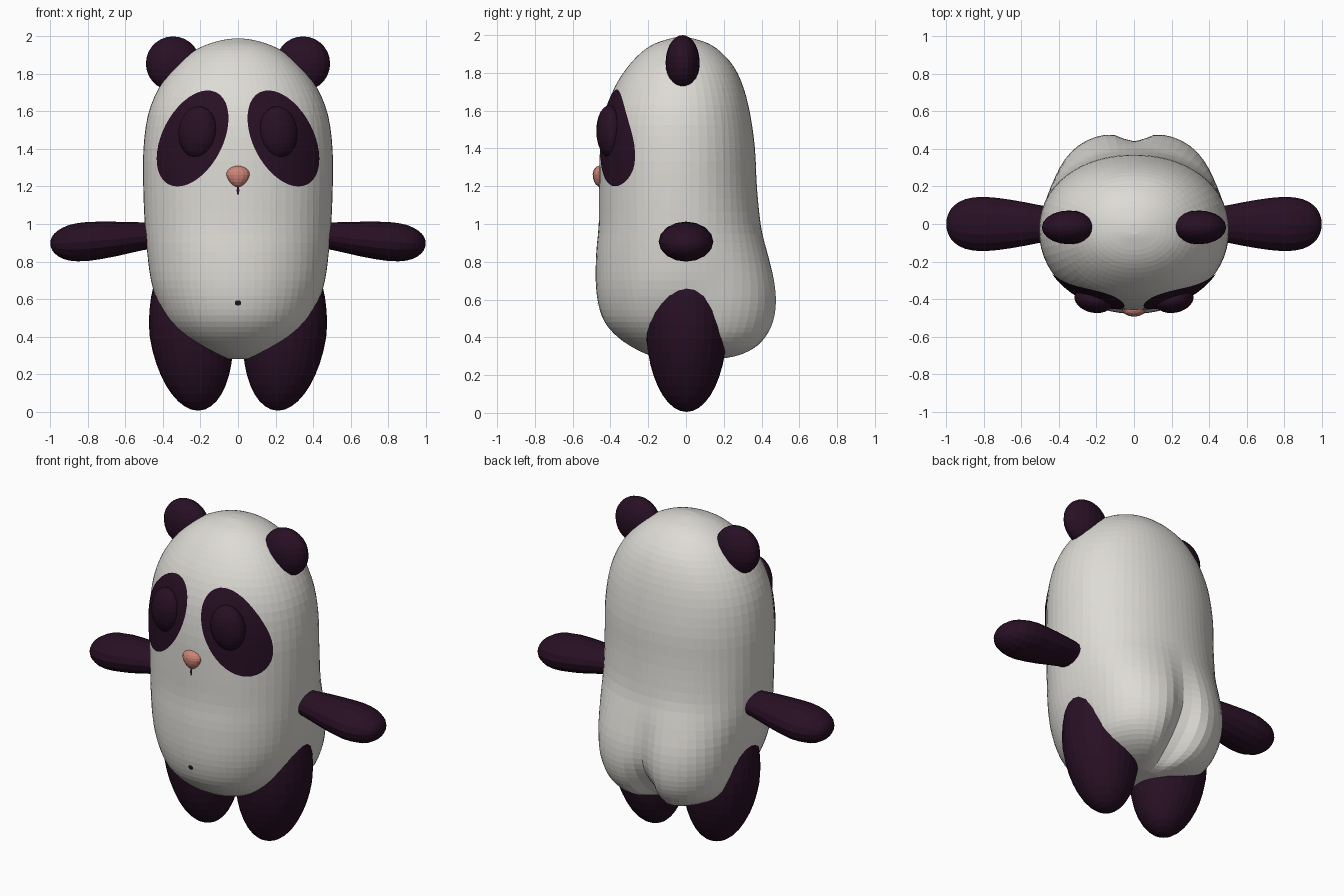
import bpy, bmesh, math
from mathutils import Vector, Matrix
from mathutils.bvhtree import BVHTree

if "Cube" in bpy.data.objects:
    bpy.data.objects.remove(bpy.data.objects["Cube"])


def material(name, rgb):
    m = bpy.data.materials.new(name)
    m.diffuse_color = (*rgb, 1)
    m.use_nodes = True
    m.node_tree.nodes["Principled BSDF"].inputs["Base Color"].default_value = m.diffuse_color
    return m


CREAM = material("cream fur", (0.73, 0.71, 0.67))
DARK = material("dark plum fur", (0.021, 0.005, 0.018))
PINK = material("pink nose", (0.62, 0.23, 0.18))


def finish(name, bm, mat, recalc=True):
    if recalc:
        bmesh.ops.recalc_face_normals(bm, faces=bm.faces)
    me = bpy.data.meshes.new(name)
    bm.to_mesh(me)
    me.materials.append(mat)
    ob = bpy.data.objects.new(name, me)
    bpy.context.collection.objects.link(ob)
    return ob


def loft(rings):
    """Skin a list of equal-length closed rings and cap both ends."""
    bm = bmesh.new()
    vs = [[bm.verts.new(p) for p in r] for r in rings]
    n = len(vs[0])
    for a, b in zip(vs, vs[1:]):
        for i in range(n):
            j = (i + 1) % n
            bm.faces.new((a[i], a[j], b[j], b[i]))
    bm.faces.new(vs[0])
    bm.faces.new(vs[-1])
    return bm


def catmull(rows, steps):
    out = []
    for i in range(len(rows) - 1):
        p0, p1, p2, p3 = (rows[max(0, min(len(rows) - 1, i + k))] for k in (-1, 0, 1, 2))
        for s in range(steps):
            t = s / steps
            out.append([0.5 * (2 * b + (c - a) * t + (2 * a - 5 * b + 4 * c - d) * t * t
                               + (3 * b - a - 3 * c + d) * t ** 3)
                        for a, b, c, d in zip(p0, p1, p2, p3)])
    return out + [list(rows[-1])]


def ellipsoid(name, centre, radii, mat, seg=24, rings=14, rot=None, shape=None):
    bm = bmesh.new()
    bmesh.ops.create_uvsphere(bm, u_segments=seg, v_segments=rings, radius=1)
    rot = rot or Matrix.Identity(3)
    for v in bm.verts:
        p = shape(v.co.copy()) if shape else v.co
        v.co = rot @ Vector(a * b for a, b in zip(p, radii)) + Vector(centre)
    return finish(name, bm, mat)


# Body: height, front half width, front y, back y, back half width, cleft depth, back squareness
ROWS = [
    (1.988, .03, -.055, 0, .03, 0, 2.1), (1.98, .085, -.09, .045, .085, 0, 2.1),
    (1.955, .17, -.165, .12, .17, 0, 2.1), (1.91, .255, -.235, .185, .255, 0, 2.1),
    (1.83, .345, -.31, .255, .345, 0, 2.1), (1.72, .425, -.38, .305, .425, 0, 2.1),
    (1.58, .48, -.43, .34, .48, 0, 2.1), (1.4, .504, -.455, .365, .504, 0, 2.1),
    (1.2, .505, -.46, .375, .505, 0, 2.1), (1.0, .497, -.462, .395, .497, 0, 2.2),
    (.85, .484, -.475, .437, .482, .012, 2.4), (.7, .464, -.478, .476, .456, .035, 2.7),
    (.58, .428, -.465, .487, .438, .06, 2.8), (.48, .38, -.43, .473, .415, .10, 2.8),
    (.40, .31, -.36, .435, .38, .13, 2.8), (.34, .22, -.27, .38, .32, .14, 2.7),
    (.30, .13, -.18, .30, .23, .11, 2.5), (.28, .06, -.10, .19, .12, .05, 2.2)]
CY, SEG = -.03, 64


def body_ring(row):
    z, w, front, back, wb, cleft, n = row
    ring = []
    for i in range(SEG):
        a = 2 * math.pi * i / SEG
        c, s = math.cos(a), math.sin(a)
        t = max(0, min(1, s / .5))
        ww = w + (wb - w) * t * t * (3 - 2 * t)
        d, e = (back - CY, n) if s > 0 else (CY - front, 2.1)
        r = (abs(c / ww) ** e + abs(s / d) ** e) ** (-1 / e)
        x, y = r * c, CY + r * s
        if s > 0:
            y -= cleft * math.exp(-(x / .08) ** 2) * s
        ring.append((x, y, z))
    return ring


bm = loft([body_ring(r) for r in catmull(ROWS, 3)])
bmesh.ops.recalc_face_normals(bm, faces=bm.faces)
SURFACE = BVHTree.FromBMesh(bm)
finish("body", bm, CREAM)


def patch(name, cx, cz, a, k, h, mat, rings=9, seg=44):
    """Thin slanted oval laid on the front of the body."""
    bm = bmesh.new()

    def put(f, t):
        x = cx + f * (a * math.cos(t) + k * math.sin(t))
        z = cz + f * h * math.sin(t)
        hit, nor, _, _ = SURFACE.ray_cast(Vector((x, -2, z)), Vector((0, 1, 0)))
        return bm.verts.new(hit + nor * .005)

    mid = put(0, 0)
    loops = [[put(i / rings, 2 * math.pi * j / seg) for j in range(seg)]
             for i in range(1, rings + 1)]
    for j in range(seg):
        q = (j + 1) % seg
        bm.faces.new((mid, loops[0][j], loops[0][q]))
        for u, v in zip(loops, loops[1:]):
            bm.faces.new((u[j], v[j], v[q], u[q]))
    return finish(name, bm, mat, recalc=False)


def leg_shape(p):
    # lean the foot slightly inwards
    return p


# Arm sections: x, centre z, half depth y, half height z
ARM = [(.40, .93, .08, .06), (.50, .935, .10, .073), (.65, .92, .128, .092),
       (.80, .907, .145, .104), (.90, .90, .132, .095), (.96, .897, .098, .068),
       (.99, .897, .055, .038), (1.0, .897, .015, .01)]

for s, side in ((-1, "left"), (1, "right")):
    # Face
    patch(f"{side}_eye_patch", s * .24, 1.455, .172, -s * .08, .255, DARK)
    ellipsoid(f"{side}_eye", (s * .215, -.405, 1.49), (.104, .068, .138), DARK,
              rot=Matrix.Rotation(s * .22, 3, 'Z') @ Matrix.Rotation(-s * .1, 3, 'Y'))
    # Ears
    ellipsoid(f"{side}_ear", (s * .346, -.018, 1.855), (.145, .09, .145), DARK, 20, 14)
    # Arms
    rings = [[(s * x, ry * math.cos(j * math.pi / 8), cz + rz * math.sin(j * math.pi / 8))
              for j in range(16)] for x, cz, ry, rz in catmull(ARM, 2)]
    finish(f"{side}_arm", loft(rings), DARK)
    # Legs, feet leaning slightly inwards
    leg = ellipsoid(f"{side}_leg", (s * .25, .003, .465), (.225, .215, .46), DARK, 28, 20)
    for v in leg.data.vertices:
        v.co.x += s * .09 * min(0, v.co.z - .42)

# Nose: broad flat top narrowing downwards
ellipsoid("nose", (0, -.452, 1.262), (.064, .042, .06), PINK, 14, 10,
          shape=lambda p: Vector((p.x * (1 + .25 * min(0, p.z)), p.y,
                                  p.z * (.8 if p.z > 0 else 1.1))))
# Mouth line and navel
patch("mouth", 0, 1.178, .007, 0, .024, DARK, 2, 10)
patch("navel", 0, .58, .017, 0, .015, DARK, 2, 10)
